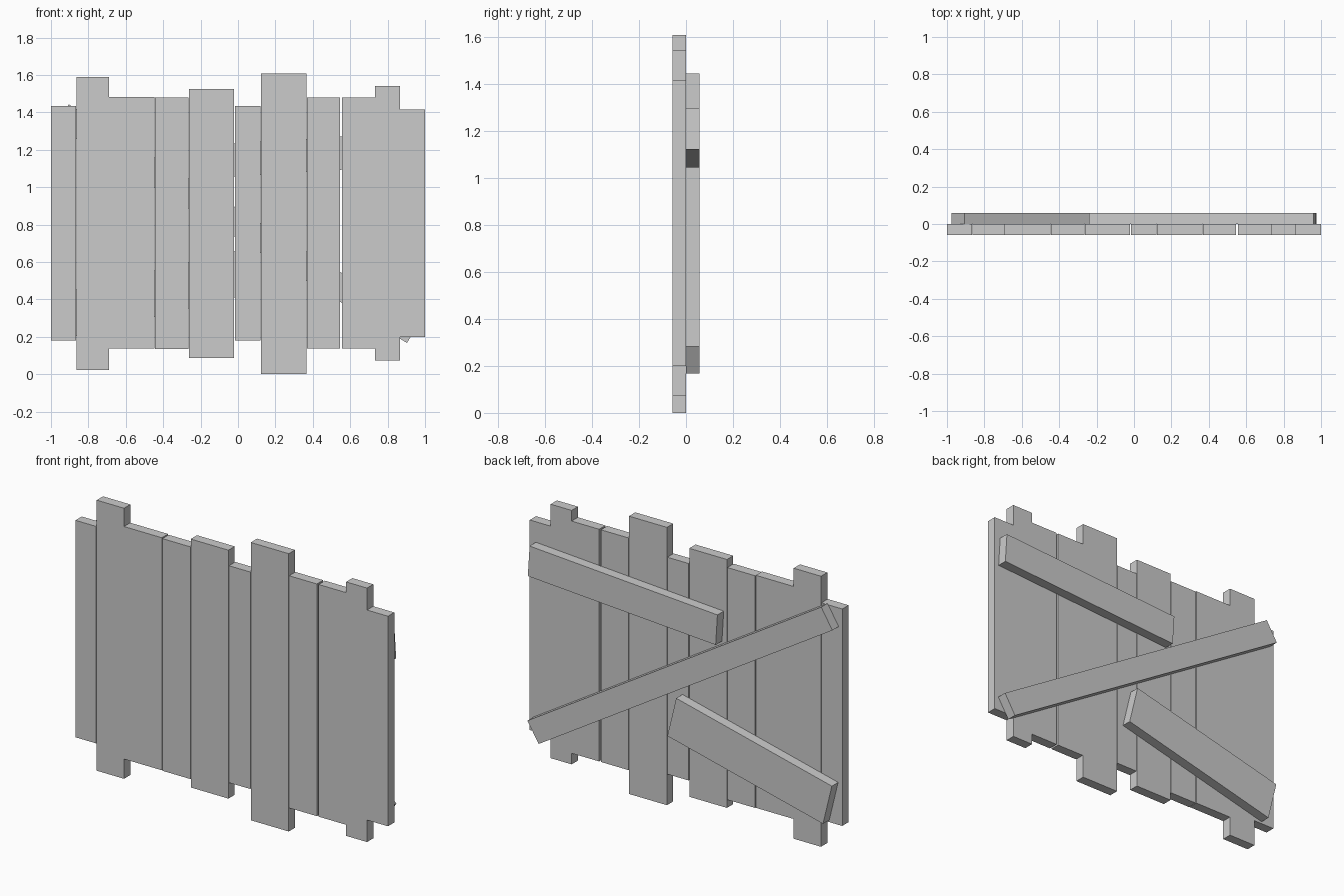
import bpy, bmesh
from mathutils import Vector

if "Cube" in bpy.data.objects:
    bpy.data.objects.remove(bpy.data.objects["Cube"])

T = 0.0575  # board thickness


def board(name, outline, y0, y1):
    """Extrude an x-z outline between two depths."""
    bm = bmesh.new()
    face = bm.faces.new([bm.verts.new((x, y0, z)) for x, z in outline])
    ext = bmesh.ops.extrude_face_region(bm, geom=[face])
    moved = [v for v in ext["geom"] if isinstance(v, bmesh.types.BMVert)]
    bmesh.ops.translate(bm, verts=moved, vec=(0, y1 - y0, 0))
    bmesh.ops.recalc_face_normals(bm, faces=bm.faces)
    mesh = bpy.data.meshes.new(name)
    bm.to_mesh(mesh)
    bm.free()
    obj = bpy.data.objects.new(name, mesh)
    bpy.context.collection.objects.link(obj)
    return obj


def brace(name, start, end, width):
    """Plank along its lower edge from start to end, rising by width."""
    a, b = Vector(start), Vector(end)
    d = (b - a).normalized()
    n = Vector((-d.y, d.x)) * width
    board(name, [a, b, b + n, a + n], 0, T)


# Upright planks: left, right, bottom, top
planks = [
    (-1.000, -0.867, 0.18, 1.435),
    (-0.864, -0.689, 0.023, 1.588),
    (-0.689, -0.447, 0.137, 1.482),
    (-0.443, -0.265, 0.135, 1.478),
    (-0.262, -0.021, 0.087, 1.524),
    (-0.017, 0.119, 0.18, 1.435),
    (0.122, 0.365, 0.0, 1.607),
    (0.368, 0.545, 0.137, 1.48),
    (0.556, 0.732, 0.137, 1.48),
    (0.732, 0.866, 0.073, 1.542),
    (0.866, 1.000, 0.2, 1.415),
]
for i, (x0, x1, z0, z1) in enumerate(planks, 1):
    board(f"upright_plank_{i}", [(x0, z0), (x1, z0), (x1, z1), (x0, z1)], -T, 0)

# Braces nailed across the back
brace("diagonal_brace", (-0.977, 1.327), (0.903, 0.167), 0.136)
brace("upper_brace", (-0.23, 1.043), (0.972, 1.12), 0.177)
brace("lower_brace", (-0.917, 0.192), (0.079, 0.434), 0.24)
